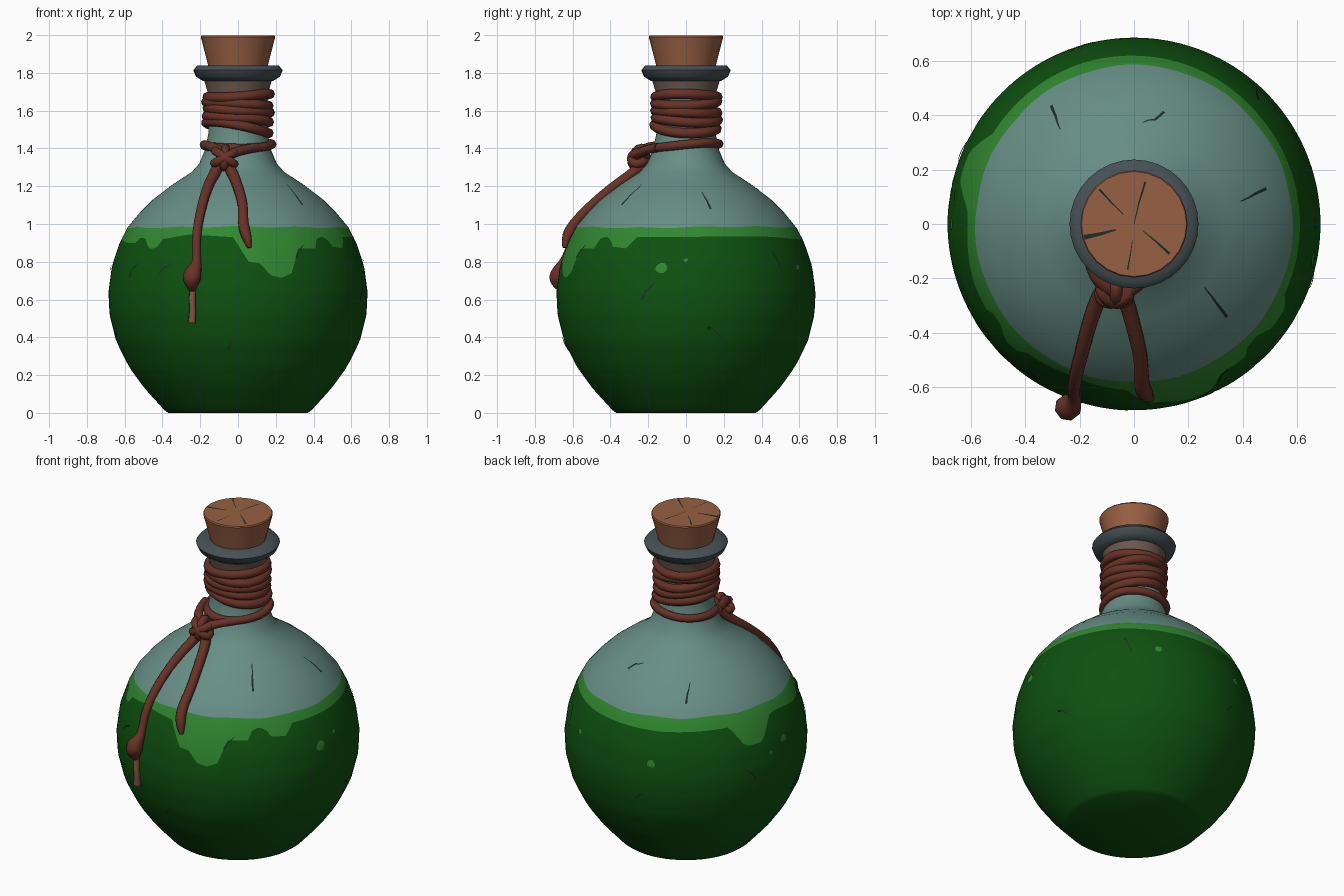
import bpy, bmesh, math, random
from mathutils import Vector

if "Cube" in bpy.data.objects:
    bpy.data.objects.remove(bpy.data.objects["Cube"])
random.seed(4)

def mat(name, r, g, b):
    m = bpy.data.materials.new(name)
    m.diffuse_color = (r, g, b, 1)
    m.use_nodes = True
    m.node_tree.nodes["Principled BSDF"].inputs["Base Color"].default_value = m.diffuse_color
    return m

GLASS = mat("pale glass", .135, .27, .235)
DARK = mat("dark green liquid", .0045, .083, .005)
LIGHT = mat("light green foam", .03, .245, .03)
NECK = mat("cork behind glass", .15, .10, .08)
ROPE = mat("red brown rope", .135, .032, .02)
TIP = mat("frayed rope end", .26, .095, .055)
CORK = mat("cork", .31, .117, .056)
LIP = mat("grey lip", .062, .082, .09)
CRACK = mat("dark crack", .012, .025, .02)

def make(name, verts, faces, mats, idx=None, angle=40):
    me = bpy.data.meshes.new(name)
    me.from_pydata(verts, [], faces)
    for m in mats:
        me.materials.append(m)
    if idx:
        me.polygons.foreach_set("material_index", idx)
    bm = bmesh.new()
    bm.from_mesh(me)
    bmesh.ops.recalc_face_normals(bm, faces=bm.faces)
    bm.to_mesh(me)
    bm.free()
    ob = bpy.data.objects.new(name, me)
    bpy.context.collection.objects.link(ob)
    bpy.ops.object.select_all(action='DESELECT')
    ob.select_set(True)
    bpy.context.view_layer.objects.active = ob
    bpy.ops.object.shade_smooth_by_angle(angle=math.radians(angle))
    return ob

def interp(table, t):
    for (a, u), (b, v) in zip(table, table[1:]):
        if t <= b:
            return u + (v - u) * (t - a) / (b - a)
    return table[-1][1]

# bottle outline: (height, radius)
OUTLINE = [(0, .37), (.015, .39), (.13, .495), (.24, .575), (.38, .645), (.52, .68), (.64, .686),
           (.78, .667), (.9, .627), (.985, .583), (1.06, .52), (1.13, .45), (1.21, .345),
           (1.275, .245), (1.32, .205), (1.4, .172), (1.48, .157), (1.66, .155), (1.69, .158), (1.78, .185)]
# lower edge of the foam around the bottle: (degrees, height)
DRIPS = [(-180, .93), (-160, .90), (-150, .90), (-147, .93), (-142, .92), (-138, .87), (-133, .87),
         (-130, .92), (-115, .945), (-92, .93), (-89, .87), (-85, .80), (-79, .79), (-76, .73),
         (-70, .715), (-65, .74), (-63, .79), (-61, .87), (-50, .87), (-47, .93), (-41, .93),
         (-38, .88), (-29, .87), (-26, .93), (40, .935), (70, .92), (110, .91), (148, .92),
         (152, .86), (156, .80), (166, .80), (170, .86), (174, .92), (180, .93)]

def surf(deg, z, off=0.0):
    r, a = interp(OUTLINE, z) + off, math.radians(deg)
    return Vector((r * math.cos(a), r * math.sin(a), z))

def front_deg(x, z):
    return -90 + math.degrees(math.asin(max(-1, min(1, x / interp(OUTLINE, z)))))

# bottle: rows follow the foam edge and the liquid line
N = 144
cols = []
for i in range(N):
    d = -180 + 360 * i / N
    low = interp(DRIPS, d)
    top = .983 + .006 * math.sin(math.radians(d * 7)) * math.cos(math.radians(d * 4))
    zs = [0, .015] + [.015 + (low - .015) * k / 22 for k in range(1, 23)]
    zs += [low + (top - low) * k / 2 for k in (1, 2)] + [z for z, r in OUTLINE[10:]]
    cols.append([surf(d, z) for z in zs])
R = len(cols[0])
verts = [v for c in cols for v in c]
faces, idx = [], []
for i in range(N):
    j = (i + 1) % N
    for k in range(R - 1):
        faces.append((i * R + k, j * R + k, j * R + k + 1, i * R + k + 1))
        idx.append(1 if k < 23 else 2 if k < 25 else 3 if k == R - 2 else 0)
faces += [[i * R for i in range(N)], [i * R + R - 1 for i in range(N)]]
idx += [1, 3]
make("bottle", verts, faces, [GLASS, DARK, LIGHT, NECK], idx)

# foam spots lying on the glass
def spot(deg, z, size):
    r = interp(OUTLINE, z)
    pts = [surf(deg, z, .006)]
    for k in range(10):
        a, s = k * math.tau / 10, size * random.uniform(.8, 1.15)
        pts.append(surf(deg + math.degrees(s * math.cos(a) / r), z + .8 * s * math.sin(a), .004))
    make("foam_spot", pts, [(0, k + 1, (k + 1) % 10 + 1) for k in range(10)], [LIGHT])

for s in [(-11, .77, .035), (0, .81, .012), (62, .77, .022), (108, .73, .025), (180, .77, .028), (170, .72, .014)]:
    spot(*s)

# lathed parts: lip and cork
def lathe(name, prof, n, m, closed, angle=40):
    P = len(prof)
    vs = [(r * math.cos(i * math.tau / n), r * math.sin(i * math.tau / n), z) for i in range(n) for r, z in prof]
    fs = [(i * P + k, (i + 1) % n * P + k, (i + 1) % n * P + (k + 1) % P, i * P + (k + 1) % P)
          for i in range(n) for k in range(P if closed else P - 1)]
    if not closed:
        fs += [[i * P for i in range(n)], [i * P + P - 1 for i in range(n)]]
    return make(name, vs, fs, [m], angle=angle)

lathe("lip", [(.15, 1.838), (.215, 1.84), (.237, 1.815), (.222, 1.78), (.185, 1.757), (.15, 1.76)], 32, LIP, True, 60)
lathe("cork", [(.15, 1.80), (.158, 1.84), (.197, 1.99), (.193, 1.997)], 24, CORK, False)

# rope: tubes swept along points (x, y, z, radius)
def tube(name, pts, cyclic=False, m=ROPE):
    cu = bpy.data.curves.new(name, 'CURVE')
    cu.dimensions = '3D'
    cu.bevel_depth, cu.bevel_resolution, cu.use_fill_caps = 1, 2, True
    cu.resolution_u = 4
    sp = cu.splines.new('NURBS' if not cyclic else 'POLY')
    sp.points.add(len(pts) - 1)
    for p, (x, y, z, r) in zip(sp.points, pts):
        p.co, p.radius = (x, y, z, 1), r
    sp.use_cyclic_u = cyclic
    if not cyclic:
        sp.use_endpoint_u, sp.order_u = True, 3
    cu.materials.append(m)
    ob = bpy.data.objects.new(name, cu)
    bpy.context.collection.objects.link(ob)
    bpy.ops.object.select_all(action='DESELECT')
    ob.select_set(True)
    bpy.context.view_layer.objects.active = ob
    bpy.ops.object.convert(target='MESH')
    bpy.ops.object.shade_smooth_by_angle(angle=math.radians(50))

def neck_ring(name, z, rad, thick, tx, ty):
    ph = random.uniform(0, 6)
    tube(name, [((rad + .004 * math.sin(3 * a + ph)) * math.cos(a), (rad + .004 * math.sin(3 * a + ph)) * math.sin(a),
                 z + tx * math.cos(a) + ty * math.sin(a) + .004 * math.sin(2 * a + ph), thick)
                for a in [k * math.tau / 28 for k in range(28)]], True)

for z, tx, ty in [(1.677, .008, 0), (1.64, -.01, .006), (1.598, -.012, -.006), (1.556, -.016, -.006), (1.512, -.028, -.01)]:
    neck_ring("rope_coil", z, .165, .027, tx, ty)
neck_ring("rope_loop", 1.415, .178, .024, .004, .012)

# knot: crossed small loops around a lump
KX, KY, KZ = -.07, -.25, 1.352
for tilt, wid, hgt in [(.5, .062, .035), (-.6, .06, .035), (1.5, .05, .03)]:
    pts = []
    for k in range(14):
        a = k * math.tau / 14
        u, w = wid * math.cos(a), hgt * math.sin(a)
        pts.append((KX + u * math.cos(tilt), KY + w * 1.1 - .3 * (u * math.sin(tilt)) * -1,
                    KZ + u * math.sin(tilt), .024))
    tube("knot_loop", pts, True)
tube("knot_link", [(-.18, -.06, 1.42, .024), (-.155, -.17, 1.415, .025), (-.1, -.24, 1.39, .028), (-.03, -.27, 1.35, .026)])
tube("knot_link", [(.1, -.15, 1.405, .024), (.03, -.21, 1.395, .025), (-.04, -.26, 1.37, .028), (-.1, -.27, 1.34, .026)])

# hanging strands follow the glass
def strand(name, pts, m=ROPE):
    out = []
    for x, z, r in pts:
        p = surf(front_deg(x, z), z, r * .85)
        out.append((p.x, p.y, p.z, r))
    tube(name, out, False, m)

strand("left_strand", [(-.08, 1.34, .03), (-.11, 1.27, .03), (-.15, 1.2, .028), (-.19, 1.07, .026), (-.215, .93, .025),
                       (-.212, .82, .022), (-.213, .775, .032), (-.228, .73, .052), (-.232, .69, .045), (-.236, .65, .018)])
strand("rope_tip", [(-.235, .67, .017), (-.238, .6, .018), (-.234, .54, .017), (-.238, .48, .021)], TIP)
strand("right_strand", [(-.06, 1.34, .03), (-.03, 1.28, .03), (.0, 1.2, .028), (.027, 1.1, .027),
                        (.025, 1.0, .03), (.045, .93, .03), (.06, .875, .012)])

# thin painted cracks, tapered along a path of points
def crack(pts, up, w=.006):
    vs = []
    for k, p in enumerate(pts):
        d = (pts[min(k + 1, len(pts) - 1)] - pts[max(k - 1, 0)]).normalized()
        s = d.cross(up(p)).normalized() * w * (1 - .7 * k / (len(pts) - 1))
        vs += [p - s, p + s]
    make("crack", vs, [(2 * k, 2 * k + 1, 2 * k + 3, 2 * k + 2) for k in range(len(pts) - 1)], [CRACK])

def glass_crack(deg, z, dd, dz):
    crack([surf(deg + dd * t, z + dz * t + .01 * math.sin(5 * t), .004) for t in (0, .35, .7, 1)],
          lambda p: Vector((p.x, p.y, .3)))

for c in [(-148, .72, 5, .08), (-128, .74, 7, .06), (-110, 1.12, -8, .1), (-95, .33, 4, .08), (-62, .82, 5, .08),
          (-45, 1.1, 3, .12), (-20, .6, 6, .1), (10, .45, 8, -.05), (15, 1.08, -3, .1), (45, .85, 4, -.1),
          (75, 1.15, 10, .05), (100, .5, 6, .06), (125, 1.05, 3, .1), (160, .6, -6, .08), (-170, .4, 6, .06)]:
    glass_crack(*c)
for deg, r0, r1, w in [(195, .19, .07, .009), (135, .18, .05, .004), (75, .16, .0, .004), (320, .17, .04, .005), (262, .17, .06, .003)]:
    a = math.radians(deg)
    crack([Vector((r * math.cos(a + .4 * (r0 - r)), r * math.sin(a + .4 * (r0 - r)), 2.0)) for r in (r0, (r0 + r1) / 2, r1)],
          lambda p: Vector((0, 0, 1)), w)
